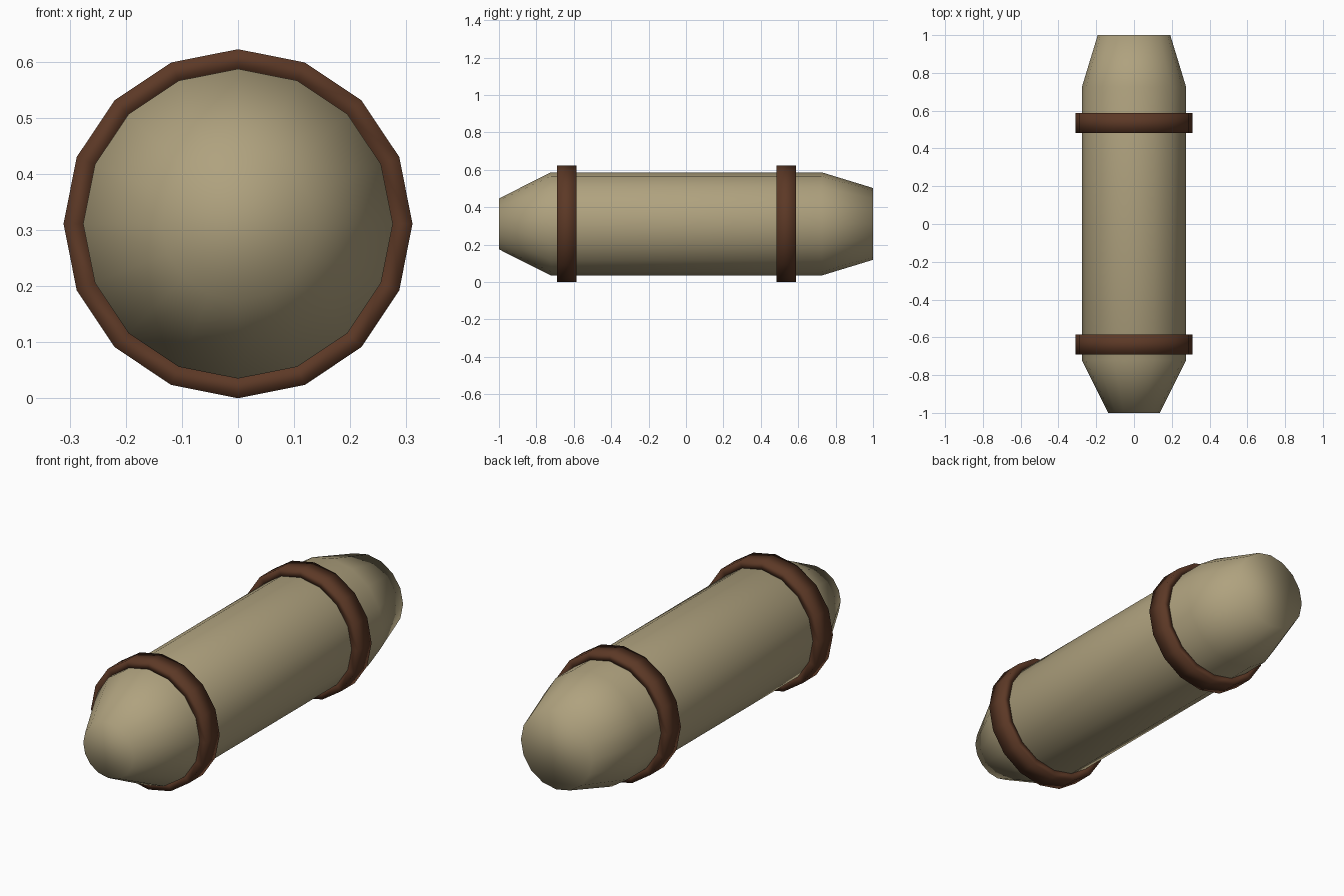
import bpy, bmesh, math

if "Cube" in bpy.data.objects:
    bpy.data.objects.remove(bpy.data.objects["Cube"])

SIDES = 16
CENTRE_Z = 0.311


def material(name, rgb):
    m = bpy.data.materials.new(name)
    m.diffuse_color = (*rgb, 1.0)
    m.use_nodes = True
    m.node_tree.nodes["Principled BSDF"].inputs["Base Color"].default_value = m.diffuse_color
    return m


def lathe(name, profile, mat, closed):
    """Spin (y, radius) points about the y axis; cap the ends unless the profile is a loop."""
    bm = bmesh.new()
    rings = []
    for y, r in profile:
        rings.append([bm.verts.new((r * math.sin(2 * math.pi * i / SIDES), y,
                                    CENTRE_Z + r * math.cos(2 * math.pi * i / SIDES)))
                      for i in range(SIDES)])
    pairs = list(zip(rings, rings[1:]))
    if closed:
        pairs.append((rings[-1], rings[0]))
    for a, b in pairs:
        for i in range(SIDES):
            j = (i + 1) % SIDES
            bm.faces.new((a[i], a[j], b[j], b[i]))
    if not closed:
        bm.faces.new(rings[0])
        bm.faces.new(rings[-1])
    bmesh.ops.recalc_face_normals(bm, faces=bm.faces)
    for f in bm.faces:
        f.smooth = True
    mesh = bpy.data.meshes.new(name)
    bm.to_mesh(mesh)
    bm.free()
    mesh.materials.append(mat)
    obj = bpy.data.objects.new(name, mesh)
    bpy.context.collection.objects.link(obj)
    return obj


tan = material("tan", (0.43, 0.36, 0.21))
brown = material("brown", (0.107, 0.040, 0.019))

# Tapered capsule body: narrow nose at the front, wider tail at the back
lathe("body", [(-1.0, 0.136), (-0.722, 0.276), (0.725, 0.276), (1.0, 0.192)], tan, False)

# Two raised straps around the body
for name, y0, y1 in (("front_strap", -0.69, -0.585), ("back_strap", 0.483, 0.587)):
    lathe(name, [(y0, 0.274), (y0, 0.311), (y1, 0.311), (y1, 0.274)], brown, True)
